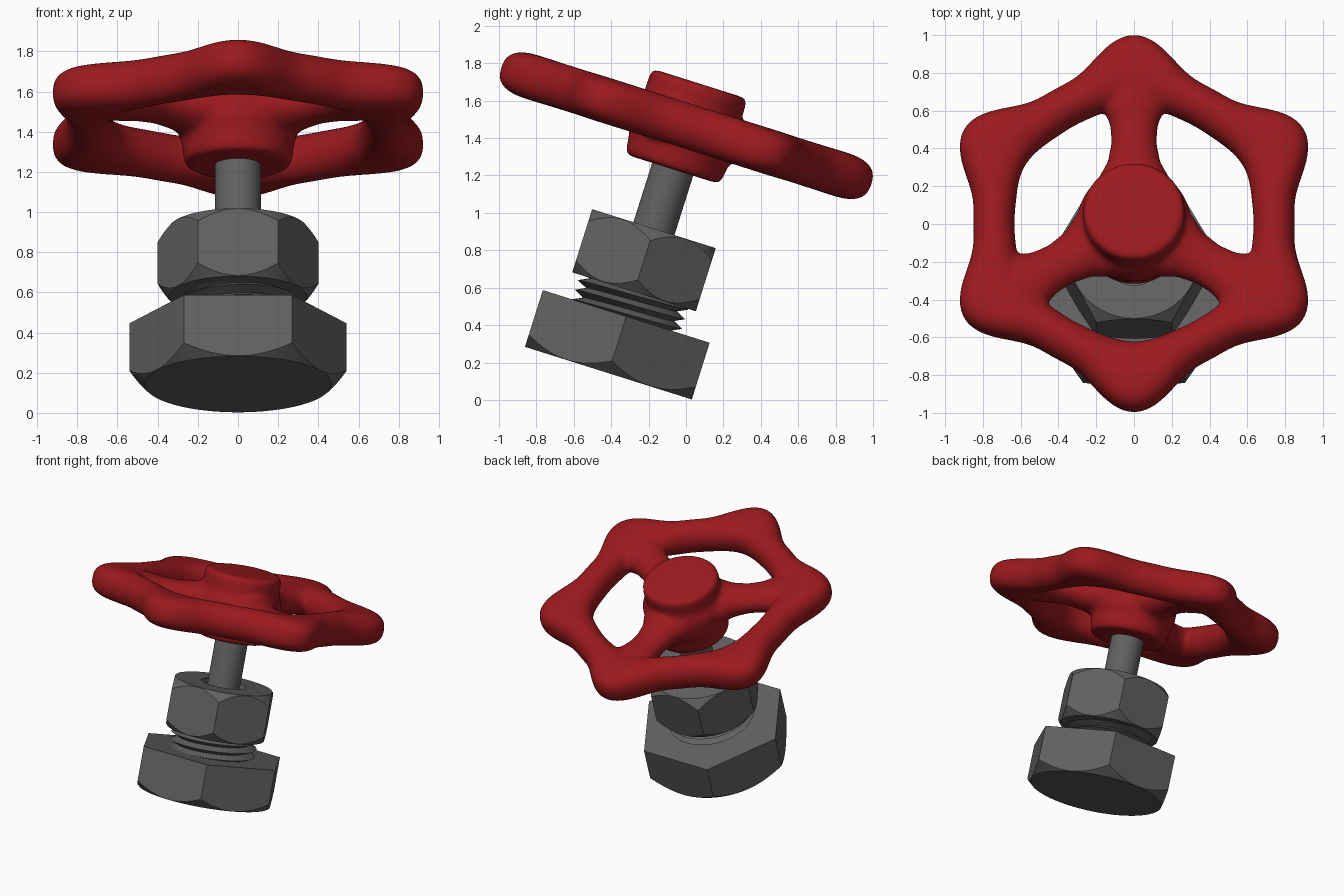
import bpy, bmesh, math
from math import sin, cos, pi, radians
from mathutils import Matrix

if "Cube" in bpy.data.objects:
    bpy.data.objects.remove(bpy.data.objects["Cube"])

# Everything is built upright on its own axis, then leaned back 17.5 degrees
TILT = Matrix.Translation((0, -0.415, 0.143)) @ Matrix.Rotation(radians(-17.5), 4, 'X')


def material(name, rgb):
    m = bpy.data.materials.new(name)
    m.diffuse_color = (*rgb, 1)
    m.use_nodes = True
    m.node_tree.nodes["Principled BSDF"].inputs["Base Color"].default_value = m.diffuse_color
    return m


RED = material("red_paint", (0.33, 0.01, 0.013))
STEEL = material("dark_steel", (0.12, 0.12, 0.12))


def finish(name, bm, mat):
    bmesh.ops.remove_doubles(bm, verts=bm.verts, dist=1e-5)
    bmesh.ops.recalc_face_normals(bm, faces=bm.faces)
    me = bpy.data.meshes.new(name)
    bm.to_mesh(me)
    bm.free()
    ob = bpy.data.objects.new(name, me)
    bpy.context.collection.objects.link(ob)
    me.materials.append(mat)
    ob.matrix_world = TILT
    return ob


def smooth(ob, angle=25):
    bpy.ops.object.select_all(action='DESELECT')
    ob.select_set(True)
    bpy.context.view_layer.objects.active = ob
    bpy.ops.object.shade_smooth_by_angle(angle=radians(angle))


def loft(bm, rings, closed=False):
    """Skin a list of rings; cap the ends unless the loft is closed."""
    vr = [[bm.verts.new(p) for p in r] for r in rings]
    n = len(vr[0])
    for k in range(len(vr) if closed else len(vr) - 1):
        a, b = vr[k], vr[(k + 1) % len(vr)]
        for i in range(n):
            j = (i + 1) % n
            bm.faces.new((a[i], a[j], b[j], b[i]))
    if not closed:
        bm.faces.new(vr[0])
        bm.faces.new(vr[-1])


def lathe(bm, profile, n=96):
    loft(bm, [[(r * cos(2 * pi * i / n), r * sin(2 * pi * i / n), z) for i in range(n)]
              for r, z in profile])


def hex_nut(name, radius, z0, z1, profile):
    """Hexagonal bar trimmed by a turned shape, giving curved chamfers."""
    bm = bmesh.new()
    lathe(bm, [(radius, z0 - 0.1), (radius, z1 + 0.1)], 6)
    nut = finish(name, bm, STEEL)
    bm = bmesh.new()
    lathe(bm, profile)
    cutter = finish(name + "_cutter", bm, STEEL)
    cutter.hide_render = True
    mod = nut.modifiers.new("trim", 'BOOLEAN')
    mod.operation, mod.object, mod.solver = 'INTERSECT', cutter, 'EXACT'
    bpy.context.view_layer.update()
    bpy.context.view_layer.objects.active = nut
    bpy.ops.object.modifier_apply(modifier=mod.name)
    bpy.data.objects.remove(cutter)
    smooth(nut)


# Base nut: chamfered below only
hex_nut("base_nut", 0.54, 0, 0.318,
        [(0.466, 0), (0.666, 0.186), (0.666, 0.318)])

# Upper nut: chamfered both ends, with a recess around the stem
hex_nut("upper_nut", 0.40, 0.456, 0.81,
        [(0.344, 0.456), (0.444, 0.576), (0.444, 0.69), (0.344, 0.81),
         (0.16, 0.81), (0.16, 0.70)])

# Helical thread between the nuts
bm = bmesh.new()
N, TURNS, PITCH, Z0 = 64, 4, 0.054, 0.25
root = [bm.verts.new((0.25 * cos(2 * pi * k / N), 0.25 * sin(2 * pi * k / N), Z0 + PITCH * k / N))
        for k in range(N * (TURNS + 1) + 1)]
crest = [bm.verts.new((0.305 * cos(2 * pi * k / N), 0.305 * sin(2 * pi * k / N),
                       Z0 + PITCH * (k / N + 0.5))) for k in range(N * TURNS + 1)]
for k in range(N * TURNS):
    bm.faces.new((root[k], root[k + 1], crest[k + 1], crest[k]))
    bm.faces.new((crest[k], crest[k + 1], root[k + N + 1], root[k + N]))
smooth(finish("thread", bm, STEEL))

# Stem
bm = bmesh.new()
lathe(bm, [(0.115, 0.68), (0.115, 1.2)], 64)
smooth(finish("stem", bm, STEEL))

# Hand wheel: hub, six-lobed rim and three spokes fused into one casting
bm = bmesh.new()
WZ = 1.387
lathe(bm, [(0.25, 1.143), (0.268, 1.165), (0.28, 1.26), (0.30, 1.32), (0.30, 1.43),
           (0.27, 1.50), (0.27, 1.60), (0.25, 1.623)])


def spow(v, e):
    return math.copysign(abs(v) ** e, v)


rim = []
for k in range(180):
    t = 2 * pi * k / 180
    bump = ((1 - cos(6 * t)) / 2) ** 1.7
    inner, outer = 0.632 + 0.03 * bump, 0.852 + 0.188 * bump
    mid, a = (inner + outer) / 2, (outer - inner) / 2
    e = 1 - 0.25 * bump
    ring = []
    for i in range(32):
        s = 2 * pi * i / 32
        r = mid + a * spow(cos(s), e)
        ring.append((r * cos(t), r * sin(t), WZ + 0.121 * spow(sin(s), e)))
    rim.append(ring)
loft(bm, rim, closed=True)

# Spokes: (distance, half width, half height)
STATIONS = [(0.1, 0.24, 0.13), (0.25, 0.19, 0.125), (0.34, 0.14, 0.105), (0.45, 0.12, 0.092),
            (0.55, 0.128, 0.095), (0.64, 0.165, 0.105), (0.72, 0.20, 0.11), (0.8, 0.17, 0.10)]
for ang in (90, 210, 330):
    c, s = cos(radians(ang)), sin(radians(ang))
    loft(bm, [[(d * c - w * cos(u) * s, d * s + w * cos(u) * c, WZ + h * sin(u))
               for u in (2 * pi * i / 32 for i in range(32))] for d, w, h in STATIONS])

wheel = finish("hand_wheel", bm, RED)
rm = wheel.modifiers.new("fuse", 'REMESH')
rm.mode, rm.voxel_size, rm.use_smooth_shade = 'VOXEL', 0.016, True
sm = wheel.modifiers.new("blend", 'SMOOTH')
sm.factor, sm.iterations = 0.5, 8
